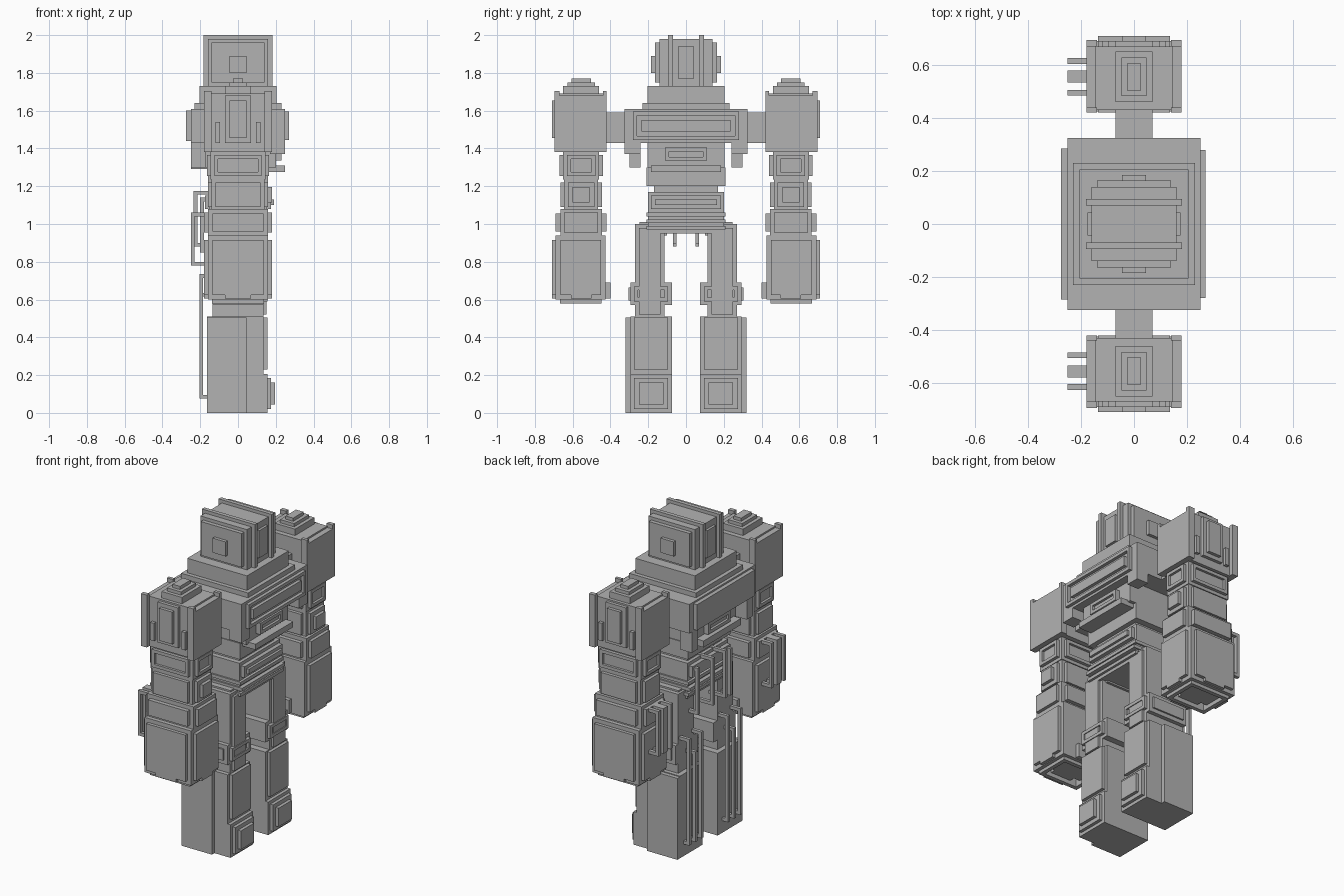
import bpy
import bmesh
from mathutils import Vector

default = bpy.data.objects.get("Cube")
if default:
    bpy.data.objects.remove(default, do_unlink=True)

grey = bpy.data.materials.new("plain grey")
grey.use_nodes = True
grey.diffuse_color = (.45, .45, .45, 1)
shader = next(n for n in grey.node_tree.nodes if n.type == "BSDF_PRINCIPLED")
shader.inputs["Base Color"].default_value = grey.diffuse_color

DIRECTIONS = {
    "front": Vector((1, 0, 0)), "back": Vector((-1, 0, 0)),
    "outer": Vector((0, 1, 0)), "inner": Vector((0, -1, 0)),
    "top": Vector((0, 0, 1)), "under": Vector((0, 0, -1)),
}


def span(value):
    """A single number means a range that is symmetric about zero."""
    return value if isinstance(value, tuple) else (-value, value)


def add_box(bm, x, y, z):
    """Add one box and return its faces."""
    ranges = [span(x), span(y), span(z)]
    verts = bmesh.ops.create_cube(bm, size=1)["verts"]
    for v in verts:
        v.co = [r[0] if c < 0 else r[1] for r, c in zip(ranges, v.co)]
    return list({f for v in verts for f in v.link_faces})


def add_panels(bm, face, direction, steps):
    """Inset a face and push it in or out, once for each (inset, depth) step."""
    for inset, depth in steps:
        bm.normal_update()
        bmesh.ops.inset_individual(bm, faces=[face], thickness=inset, use_even_offset=True)
        face = bmesh.ops.extrude_discrete_faces(bm, faces=[face])["faces"][0]
        bmesh.ops.translate(bm, verts=list(face.verts), vec=direction * depth)


def finish(name, bm, pair):
    mesh = bpy.data.meshes.new(name)
    bm.to_mesh(mesh)
    bm.free()
    mesh.materials.append(grey)
    obj = bpy.data.objects.new(name, mesh)
    bpy.context.collection.objects.link(obj)
    if pair:
        mirror = obj.modifiers.new("both sides", "MIRROR")
        mirror.use_axis = (False, True, False)
        mirror.use_mirror_merge = False


def block(name, x, y, z, pair=False, **panels):
    """A box with optional stepped panels on its named sides."""
    bm = bmesh.new()
    faces = add_box(bm, x, y, z)
    bm.normal_update()
    # Pick every side before any face is replaced
    chosen = {side: max(faces, key=lambda f: f.normal.dot(DIRECTIONS[side]))
              for side in panels}
    for side, face in chosen.items():
        add_panels(bm, face, DIRECTIONS[side], panels[side])
    finish(name, bm, pair)


def paired(name, x, y, z, **panels):
    block(name, x, y, z, pair=True, **panels)


def bracket_pipe(name, y, z, back, root, width=.02, peg=.02):
    """A vertical square pipe held off the back by a peg at each end."""
    bm = bmesh.new()
    sides = (y - width / 2, y + width / 2)
    low, high = z
    add_box(bm, (back, back + .02), sides, z)
    add_box(bm, (back, root), sides, (low, low + peg))
    add_box(bm, (back, root), sides, (high - peg, high))
    finish(name, bm, True)


RAISED = [(.02, .02)]
FRAMED = [(.02, .02), (.02, -.015)]
STEPPED = [(.02, .02), (.025, .02)]

# Head: stepped cheeks with square ears, crest fins and a face plate
block("head", .16, .14, (1.72, 1.98))
block("head_sides", .14, .165, (1.75, 1.96))
block("ears", .045, .185, (1.8, 1.89))
paired("crest_fins", .182, (.07, .095), (1.73, 2))
block("face_plate", .175, .043, (1.77, 1.94))

# Collar
block("collar", .205, .205, (1.63, 1.73))
block("collar_base", .23, .23, (1.6, 1.64))

# Chest
block("chest", .25, .295, (1.43, 1.61),
      front=[(.015, .02), (.02, -.02), (.025, .02)], back=[(.01, .025)])
paired("chest_sides", (-.25, .2), (.29, .325), (1.43, 1.61))
paired("chest_columns", (.17, .25), (.24, .325), (1.37, 1.61))
paired("back_columns", (-.25, -.17), (.24, .3), (1.3, 1.45))
block("lower_chest", .2, .205, (1.3, 1.44))
block("chest_vent", .23, .11, (1.335, 1.405), front=[(.02, -.015)], back=[(.02, -.015)])
block("chest_shelf", (.15, .25), .185, (1.275, 1.31))
block("back_shelf", (-.25, -.15), .185, (1.29, 1.33))

# Waist and pelvis with horizontal rails
block("abdomen", .16, .21, (1.2, 1.3))
block("waist", .13, .17, (1.15, 1.21))
block("pelvis", .15, .2, (.95, 1.17))
block("belt_plate", .175, .185, (1.08, 1.15), front=[(.02, .015)])
for i in range(3):
    block(f"pelvis_rail_{i + 1}", .165 + .01 * (i % 2), .21, (.97 + .035 * i, .99 + .035 * i))
paired("hip_guards", .12, (.19, .245), (.88, 1.01))

# Legs
paired("thighs", .135, (.115, .27), (.5, 1), front=[(.02, .015)])
paired("hip_joints", .11, (.1, .2), (.94, .98))
paired("knees", .135, (.075, .295), (.57, .69), front=FRAMED, outer=[(.025, .01)])
paired("shins", (-.165, .135), (.075, .295), (0, .51))
paired("shin_plates", (.13, .155), (.095, .275), (.23, .505))
paired("shin_guards", (-.165, .045), (.29, .32), (0, .505))
paired("feet", (.1, .155), (.075, .295), (0, .205), front=STEPPED)

# Arm joints and shoulders
paired("shoulder_axles", .07, (.29, .45), (1.43, 1.59))
paired("shoulders", .145, (.43, .67), (1.38, 1.69))
paired("shoulder_badges", .07, (.6, .69), (1.43, 1.68), outer=[(.025, .02)])
for side, sign in (("front", 1), ("back", -1)):
    x = tuple(sorted((sign * .14, sign * .18)))
    paired(f"shoulder_{side}_plates", x, (.42, .695), (1.38, 1.68))
    for place, y in (("inner", (.42, .44)), ("outer", (.67, .695))):
        paired(f"shoulder_{side}_{place}_posts", x, y, (1.66, 1.705))
    strip = tuple(sorted((sign * .095, sign * .12)))
    paired(f"shoulder_{side}_strips", strip, (.66, .69), (1.43, 1.54))
paired("shoulder_caps", .07, (.46, .65), (1.68, 1.73),
       top=[(.022, .02), (.022, .02)])

# Upper arms and elbows
paired("upper_arms", .145, (.46, .65), (1.235, 1.385),
       front=FRAMED, back=FRAMED, outer=FRAMED, inner=FRAMED)
paired("elbows", .14, (.465, .645), (1.07, 1.24),
       front=STEPPED, back=RAISED, outer=RAISED, inner=RAISED)

# Forearms and open-ended gauntlets
paired("forearms", .16, (.445, .665), (.935, 1.08),
       front=RAISED, back=RAISED, outer=[(.025, .025)], inner=[(.025, .025)])
paired("gauntlets", .16, (.425, .69), (.6, .94),
       front=[(.025, .02)], back=[(.025, .02)], outer=[(.025, .02)],
       under=[(.022, .02), (.025, -.1)])
paired("cuff_tabs", .07, (.4, .71), (.605, .69))
paired("cuff_side_tabs", .18, (.5, .61), (.605, .69))

# Pipes on the back of the arms, pelvis and legs
for i, (y, width) in enumerate(((.495, .022), (.557, .045), (.615, .022))):
    bracket_pipe(f"forearm_pipes_{i + 1}", y, (.78, 1.06), -.25, -.15, width)
bracket_pipe("pelvis_pipes", .06, (.88, 1.175), -.235, -.12)
bracket_pipe("hip_pipes", .16, (.85, 1.14), -.2, -.12)
for i, y in enumerate((.13, .19, .25)):
    bracket_pipe(f"leg_pipes_{i + 1}", y, (.075, .735 - .1 * (i % 2)), -.205, -.12)
